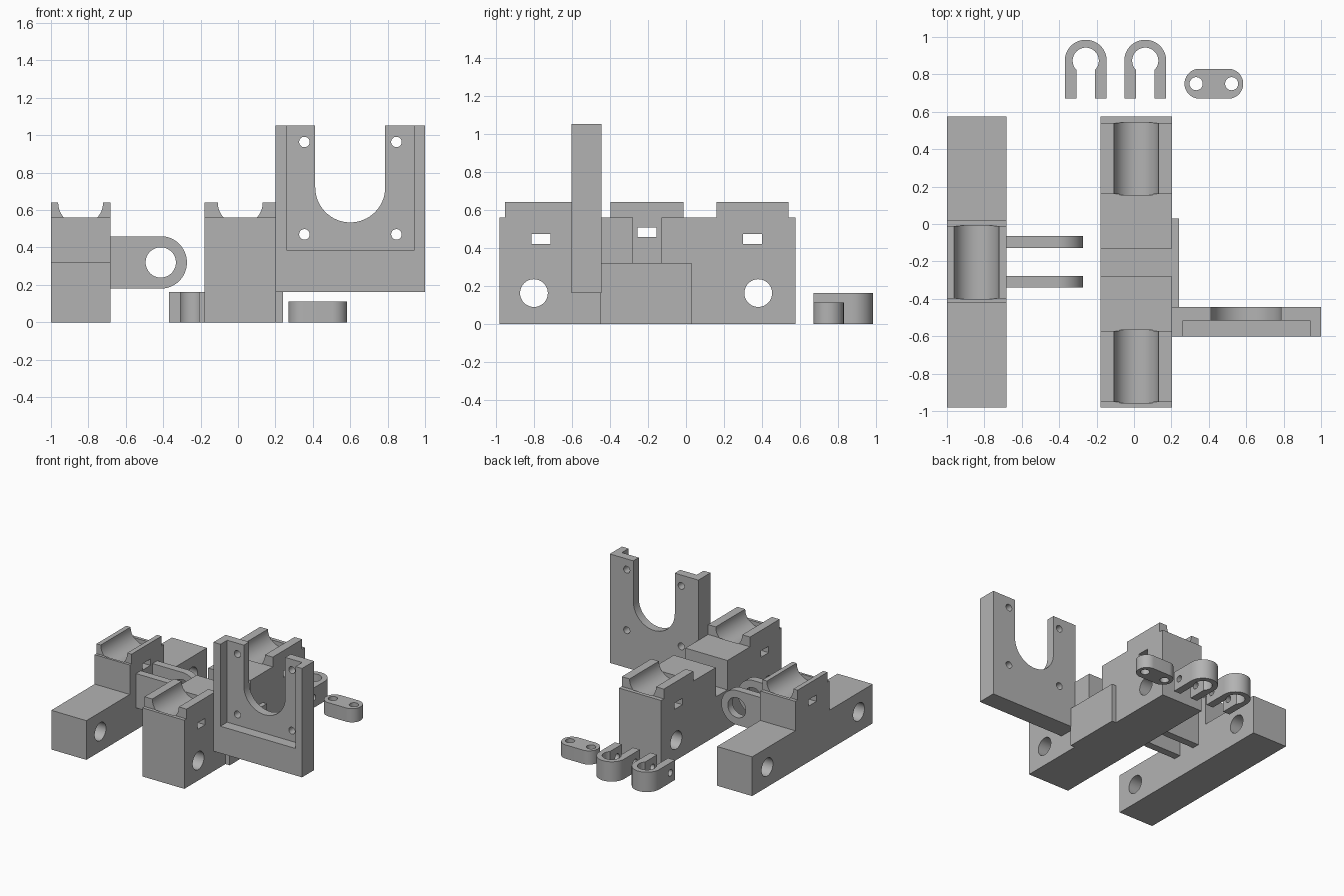
import bpy, bmesh
from math import sin, cos, radians

if "Cube" in bpy.data.objects:
    bpy.data.objects.remove(bpy.data.objects["Cube"])

grey = bpy.data.materials.new("plain_grey")
grey.use_nodes = True
colour = (0.45, 0.45, 0.45, 1)
grey.diffuse_color = colour
grey.node_tree.nodes["Principled BSDF"].inputs["Base Color"].default_value = colour


def arc(u, v, r, start, end, n=32):
    steps = [radians(start + (end - start) * i / n) for i in range(n + 1)]
    return [(u + r * cos(a), v + r * sin(a)) for a in steps]


def circle(u, v, r):
    return arc(u, v, r, 0, 360, 48)[:-1]


def rect(u0, u1, v0, v1):
    return [(u0, v0), (u1, v0), (u1, v1), (u0, v1)]


def prism(name, outline, axis, lo, hi):
    """Extrude a 2D outline along an axis; the outline uses the other two axes in order."""
    def place(u, v, w):
        return {"x": (w, u, v), "y": (u, w, v), "z": (u, v, w)}[axis]
    bm = bmesh.new()
    face = bm.faces.new([bm.verts.new(place(u, v, lo)) for u, v in outline])
    moved = bmesh.ops.extrude_face_region(bm, geom=[face])["geom"]
    shift = place(0, 0, hi - lo)
    bmesh.ops.translate(bm, vec=shift, verts=[g for g in moved if isinstance(g, bmesh.types.BMVert)])
    bmesh.ops.recalc_face_normals(bm, faces=bm.faces)
    mesh = bpy.data.meshes.new(name)
    bm.to_mesh(mesh)
    bm.free()
    mesh.materials.append(grey)
    obj = bpy.data.objects.new(name, mesh)
    bpy.context.collection.objects.link(obj)
    return obj


def activate(obj):
    bpy.ops.object.select_all(action="DESELECT")
    obj.select_set(True)
    bpy.context.view_layer.objects.active = obj


def cut(obj, outline, axis, lo, hi):
    """Subtract a prism from an object."""
    cutter = prism("cutter", outline, axis, lo, hi)
    mod = obj.modifiers.new("cut", "BOOLEAN")
    mod.operation = "DIFFERENCE"
    mod.solver = "EXACT"
    mod.object = cutter
    activate(obj)
    bpy.ops.object.modifier_apply(modifier=mod.name)
    bpy.data.objects.remove(cutter)


def finish(obj):
    activate(obj)
    bpy.ops.object.shade_smooth_by_angle(angle=radians(30))


FRONT, BACK = -0.98, 0.575
LOW, MID, TOP = 0.32, 0.56, 0.64


def saddle(y0, y1):
    return [(y0, MID), (y0, TOP), (y1, TOP), (y1, MID)]


def make_carrier(name, x0, x1, outline, saddles, slot_z):
    """Bar with cross holes, bearing grooves and tie slots."""
    bar = prism(name, outline, "x", x0, x1)
    for y in (-0.8, 0.38):
        cut(bar, circle(y, 0.162, 0.073), "x", x0 - 0.1, x1 + 0.1)
    for y0, y1 in saddles:
        mid = (y0 + y1) / 2
        cut(bar, circle((x0 + x1) / 2, TOP, 0.12), "y", y0 - 0.004, y1 + 0.004)
        cut(bar, rect(mid - 0.05, mid + 0.05, slot_z - 0.026, slot_z + 0.026),
            "x", x0 - 0.1, x1 + 0.1)
    finish(bar)


# Idler carrier: low bar with a single raised saddle
single = (-0.397, -0.012)
make_carrier("idler_carrier", -1, -0.683,
             [(FRONT, 0), (FRONT, LOW), (-0.42, LOW), (-0.42, MID)] + saddle(*single)
             + [(0.018, MID), (0.018, LOW), (BACK, LOW), (BACK, 0)],
             [single], 0.482)

# Motor carrier: tall bar with two saddles and a central notch
pair = [(-0.952, -0.572), (0.16, 0.54)]
make_carrier("motor_carrier", -0.178, 0.202,
             [(FRONT, 0), (FRONT, MID)] + saddle(*pair[0])
             + [(-0.28, MID), (-0.28, LOW), (-0.13, LOW), (-0.13, MID)] + saddle(*pair[1])
             + [(BACK, MID), (BACK, 0)],
             pair, 0.447)

# Pivot arms on the idler carrier
for name, y in (("front_pivot_arm", -0.34), ("back_pivot_arm", -0.127)):
    arm = prism(name, [(-0.69, 0.46), (-0.69, 0.18)] + arc(-0.413, LOW, 0.14, -90, 90), "y", y, y + 0.062)
    cut(arm, circle(-0.413, LOW, 0.081), "y", y - 0.1, y + 0.2)
    finish(arm)

# Stiffening pad beside the motor carrier
finish(prism("side_pad", rect(-0.45, 0.03, 0, LOW), "x", 0.2, 0.24))

# Motor plate with U opening, front recess and screw holes
plate = prism("motor_plate",
              [(0.2, 0.163), (1, 0.163), (1, 1.052), (0.787, 1.052)]
              + arc(0.6, 0.721, 0.187, 0, -180) + [(0.413, 1.052), (0.2, 1.052)],
              "y", -0.602, -0.445)
cut(plate, rect(0.263, 0.94, 0.383, 1.3), "y", -0.8, -0.515)
for x in (0.355, 0.847):
    for z in (0.47, 0.964):
        cut(plate, circle(x, z, 0.028), "y", -0.8, -0.3)
finish(plate)

# Loose snap clips
for name, x in (("right_clip", -0.258), ("left_clip", 0.06)):
    clip = prism(name,
                 [(x + 0.112, 0.67)] + arc(x, 0.873, 0.112, 0, 180)
                 + [(x - 0.112, 0.67), (x - 0.05, 0.67)]
                 + arc(x, 0.873, 0.07, 225, -45) + [(x + 0.05, 0.67)],
                 "z", 0, 0.162)
    cut(clip, circle(0.73, 0.081, 0.027), "x", x - 0.2, x + 0.2)
    finish(clip)

# Loose oval link
link = prism("oval_link", arc(0.35, 0.75, 0.08, 90, 270) + arc(0.504, 0.75, 0.08, -90, 90), "z", 0, 0.112)
for x in (0.332, 0.522):
    cut(link, circle(x, 0.75, 0.035), "z", -0.1, 0.3)
finish(link)
